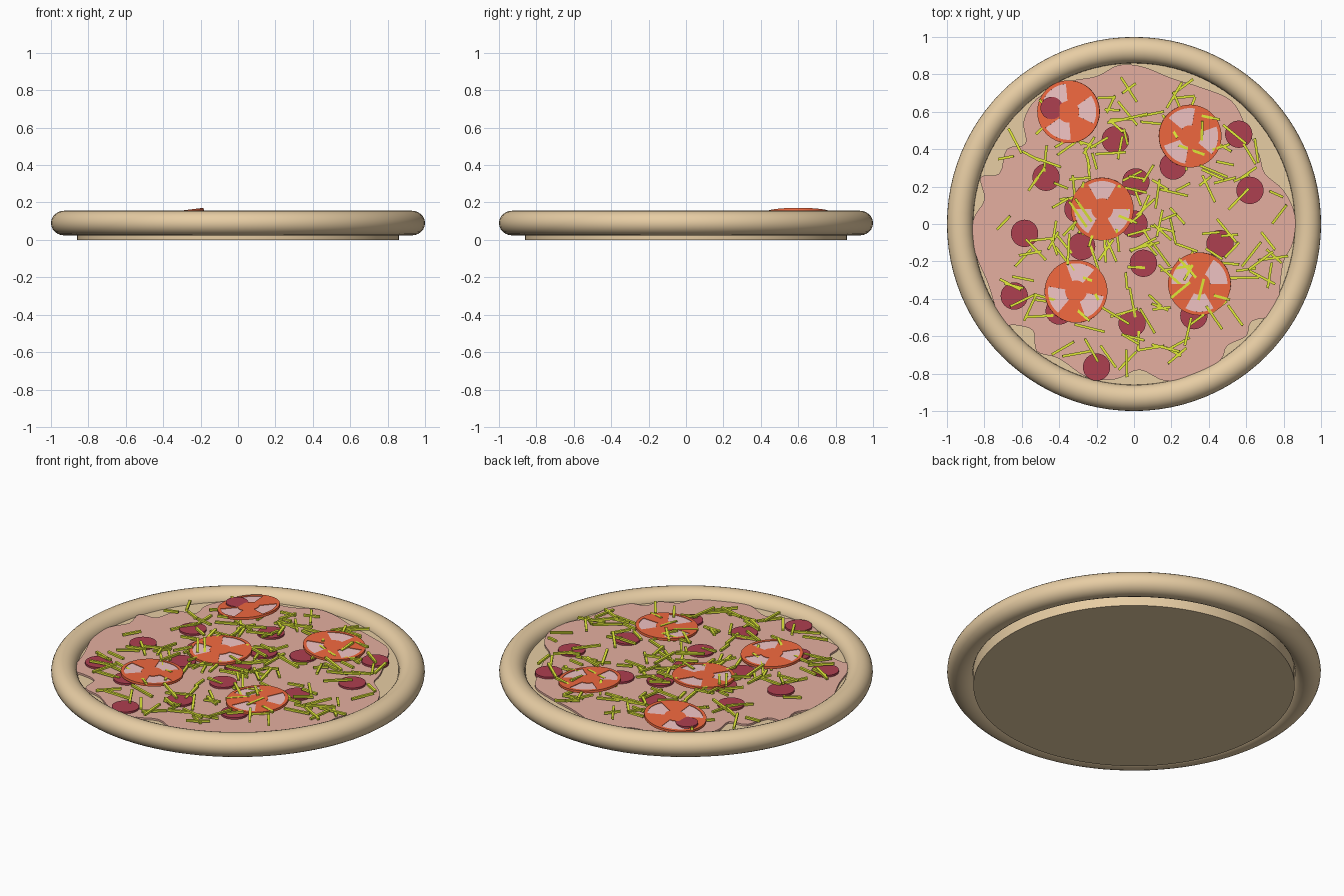
import bpy, bmesh, math, random
from mathutils import Matrix, Vector, Euler

if "Cube" in bpy.data.objects:
    bpy.data.objects.remove(bpy.data.objects["Cube"])

random.seed(4)


def material(name, rgb):
    m = bpy.data.materials.new(name)
    m.diffuse_color = (*rgb, 1)
    m.use_nodes = True
    m.node_tree.nodes["Principled BSDF"].inputs["Base Color"].default_value = m.diffuse_color
    return m


DOUGH = material("dough", (0.80, 0.61, 0.37))
SAUCE = material("sauce", (0.78, 0.43, 0.35))
RED = material("tomato_red", (0.88, 0.14, 0.05))
PINK = material("tomato_pink", (0.88, 0.55, 0.55))
DARK = material("olive_dark", (0.42, 0.05, 0.08))
CHEESE = material("cheese", (0.75, 0.82, 0.04))


def make(name, bm, mat, smooth=True):
    bmesh.ops.recalc_face_normals(bm, faces=bm.faces)
    me = bpy.data.meshes.new(name)
    bm.to_mesh(me)
    bm.free()
    ob = bpy.data.objects.new(name, me)
    bpy.context.collection.objects.link(ob)
    me.materials.append(mat)
    if smooth:
        bpy.context.view_layer.objects.active = ob
        ob.select_set(True)
        bpy.ops.object.shade_smooth_by_angle(angle=math.radians(35))
        ob.select_set(False)
    return ob


def disc(name, x, y, z0, z1, r, mat, segs):
    bm = bmesh.new()
    bmesh.ops.create_cone(bm, cap_ends=True, segments=segs, radius1=r, radius2=r,
                          depth=z1 - z0, matrix=Matrix.Translation((x, y, (z0 + z1) / 2)))
    return make(name, bm, mat)


# Base and rounded crust
disc("base", 0, 0, 0, 0.1, 0.86, DOUGH, 96)
bm = bmesh.new()
N, K = 96, 24
rings = []
for i in range(N):
    a = 2 * math.pi * i / N
    ring = []
    for j in range(K):
        t = 2 * math.pi * j / K
        r = 0.93 + 0.07 * math.cos(t)
        ring.append(bm.verts.new((r * math.cos(a), r * math.sin(a), 0.09 + 0.066 * math.sin(t))))
    rings.append(ring)
for i in range(N):
    p, q = rings[i], rings[(i + 1) % N]
    for j in range(K):
        k = (j + 1) % K
        bm.faces.new((p[j], q[j], q[k], p[k]))
make("crust", bm, DOUGH)

# Sauce: smooth closed loop through a ragged outline
outline = [(.86, .05), (.8, .18), (.7, .27), (.67, .37), (.6, .52), (.52, .66), (.36, .73), (.2, .78),
           (.05, .84), (-.08, .85), (-.2, .79), (-.35, .76), (-.52, .67), (-.59, .55), (-.58, .43),
           (-.68, .4), (-.72, .27), (-.82, .25), (-.8, .13), (-.86, .02), (-.85, -.15), (-.78, -.32),
           (-.71, -.53), (-.64, -.54), (-.54, -.57), (-.52, -.68), (-.4, -.72), (-.25, -.82),
           (-.1, -.83), (.03, -.78), (.17, -.84), (.32, -.8), (.46, -.73), (.5, -.65), (.6, -.6),
           (.63, -.52), (.76, -.48), (.78, -.34), (.8, -.2), (.85, -.1)]
bm = bmesh.new()
loop = []
for i in range(len(outline)):
    a, b, c, d = (Vector(outline[(i + k) % len(outline)]) for k in (-1, 0, 1, 2))
    for s in range(4):
        t = s / 4
        p = 0.5 * (2 * b + (c - a) * t + (2 * a - 5 * b + 4 * c - d) * t * t
                   + (3 * b - a - 3 * c + d) * t ** 3)
        loop.append(bm.verts.new((p.x, p.y, 0.095)))
face = bm.faces.new(loop)
ext = bmesh.ops.extrude_face_region(bm, geom=[face])
bmesh.ops.translate(bm, vec=(0, 0, 0.016),
                    verts=[v for v in ext["geom"] if isinstance(v, bmesh.types.BMVert)])
make("sauce", bm, SAUCE)

# Olive slices
olives = [(.56, .48), (.62, .18), (-.1, .45), (.21, .31), (.01, .225), (0, 0), (-.47, .25),
          (-.3, .08), (-.585, -.05), (-.64, -.385), (-.28, -.12), (.46, -.105), (.05, -.21),
          (-.4, -.465), (-.01, -.53), (.32, -.49), (-.2, -.765)]
for i, (x, y) in enumerate(olives):
    disc(f"olive_{i}", x, y, 0.1, 0.122, 0.073, DARK, 32)
disc("olive_raised", -.44, .62, 0.11, 0.145, 0.06, DARK, 32)


# Tomato slices: red rim, hub and three spokes around pink pockets
def sector_plate(name, mat, thick, wanted, place):
    segs, radii = 48, (0, 0.058, 0.15, 0.168)
    bm = bmesh.new()
    for i in range(segs):
        a0, a1 = 2 * math.pi * i / segs, 2 * math.pi * (i + 1) / segs
        for band in range(3):
            if wanted(i, band):
                pts = [(radii[band], a0), (radii[band + 1], a0), (radii[band + 1], a1), (radii[band], a1)]
                if band == 0:
                    pts.pop()
                bm.faces.new([bm.verts.new((r * math.cos(a), r * math.sin(a), 0)) for r, a in pts])
    bmesh.ops.remove_doubles(bm, verts=bm.verts, dist=1e-5)
    ext = bmesh.ops.extrude_face_region(bm, geom=bm.faces[:])
    up = [v for v in ext["geom"] if isinstance(v, bmesh.types.BMVert)]
    bmesh.ops.translate(bm, vec=(0, 0, thick), verts=up)
    bmesh.ops.translate(bm, vec=(0, 0, -thick / 2), verts=bm.verts)
    bm.transform(place)
    make(name, bm, mat)


def pocket(i, band):
    return band == 1 and i % 16 < 8


# x, y, z, turn, tilt about x, tilt about y (degrees)
tomatoes = [(-.35, .6, .144, -25, 0, -7), (.3, .47, .138, 80, 0, 4), (-.17, .08, .137, 60, 2, 0),
            (-.31, -.36, .136, 50, -2, 1), (.35, -.32, .136, 0, 2, -2)]
for n, (x, y, z, turn, tx, ty) in enumerate(tomatoes):
    place = (Matrix.Translation((x, y, z))
             @ Euler((math.radians(tx), math.radians(ty), 0)).to_matrix().to_4x4()
             @ Matrix.Rotation(math.radians(turn), 4, 'Z'))
    sector_plate(f"tomato_{n}", RED, 0.014, lambda i, b: not pocket(i, b), place)
    sector_plate(f"tomato_flesh_{n}", PINK, 0.008, pocket, place)

# Scattered cheese shreds
bm = bmesh.new()
for n in range(190):
    r, a = 0.78 * random.random() ** 0.6, random.uniform(0, 2 * math.pi)
    rot = Euler((0, random.uniform(-0.13, 0.13), random.uniform(0, math.pi))).to_matrix().to_4x4()
    size = Matrix.Diagonal((random.uniform(0.08, 0.17), 0.014, 0.012, 1))
    spot = Matrix.Translation((r * math.cos(a), r * math.sin(a), random.uniform(0.122, 0.142)))
    bmesh.ops.create_cube(bm, size=1, matrix=spot @ rot @ size)
make("cheese_shreds", bm, CHEESE, smooth=False)
